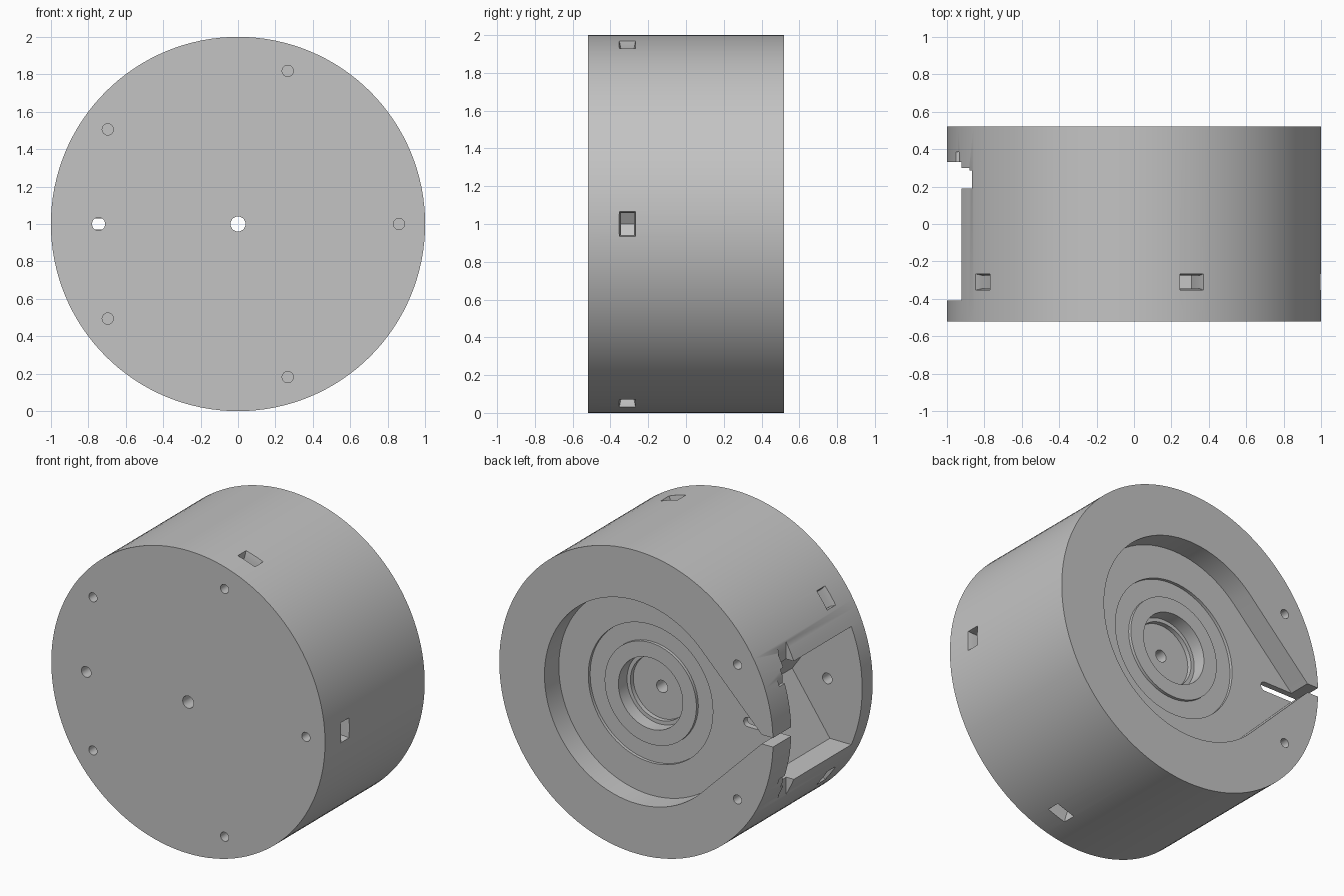
import bpy, bmesh
from math import cos, sin, pi, radians
from mathutils import Matrix, Vector

if "Cube" in bpy.data.objects:
    bpy.data.objects.remove(bpy.data.objects["Cube"], do_unlink=True)

grey = bpy.data.materials.new("plain_grey")
grey.use_nodes = True
colour = (0.55, 0.55, 0.55, 1)
grey.diffuse_color = colour
grey.node_tree.nodes["Principled BSDF"].inputs["Base Color"].default_value = colour

FRONT, BACK, FLOOR = -0.52, 0.52, 0.37


def make(name, bm):
    bmesh.ops.recalc_face_normals(bm, faces=bm.faces)
    mesh = bpy.data.meshes.new(name)
    bm.to_mesh(mesh)
    bm.free()
    mesh.materials.append(grey)
    obj = bpy.data.objects.new(name, mesh)
    bpy.context.collection.objects.link(obj)
    return obj


def prism(name, outline, y0, y1):
    """Extrude an outline of (x, height from the axis) along y."""
    bm = bmesh.new()
    face = bm.faces.new([bm.verts.new((x, y0, z + 1)) for x, z in outline])
    new = bmesh.ops.extrude_face_region(bm, geom=[face])["geom"]
    verts = [v for v in new if isinstance(v, bmesh.types.BMVert)]
    bmesh.ops.translate(bm, verts=verts, vec=(0, y1 - y0, 0))
    return make(name, bm)


def arc(r, x=0, z=0, n=48, start=0, end=2 * pi):
    steps = n if end - start >= 2 * pi else n - 1
    return [(x + r * cos(start + (end - start) * i / steps),
             z + r * sin(start + (end - start) * i / steps)) for i in range(n)]


def rect(x0, x1, z0, z1):
    return [(x0, z0), (x1, z0), (x1, z1), (x0, z1)]


def cut(target, cutter):
    mod = target.modifiers.new("cut", "BOOLEAN")
    mod.operation = "DIFFERENCE"
    mod.solver = "EXACT"
    mod.object = cutter
    graph = bpy.context.evaluated_depsgraph_get()
    mesh = bpy.data.meshes.new_from_object(target.evaluated_get(graph))
    target.modifiers.clear()
    target.data = mesh
    bpy.data.objects.remove(cutter, do_unlink=True)


# Drum
drum = prism("drum_housing", arc(1, n=128), FRONT, BACK)

# Teardrop recess in the back, running to a point at the side
teardrop = arc(0.67, n=73, start=-0.75 * pi, end=0.75 * pi) + [(-0.9475, 0)]
cut(drum, prism("recess", teardrop, FLOOR, 0.7))

# Shallow ring groove around the hub
groove = prism("groove", arc(0.455, n=96), 0.35, 0.45)
cut(groove, prism("hub", arc(0.335, n=96), 0.3, 0.5))
cut(drum, groove)

# Stepped bearing seat and axle hole
cut(drum, prism("seat", arc(0.235, n=64), 0.28, 0.6))
cut(drum, prism("seat_step", arc(0.21, n=64), 0.25, 0.4))
cut(drum, prism("axle_hole", arc(0.04), -0.7, 0.4))

# Wedge-shaped side compartment with its front hole
wedge = [(-1.2, -0.39), (-0.764, -0.39), (-0.489, 0), (-0.764, 0.39), (-1.2, 0.39)]
cut(drum, prism("compartment", wedge, -0.41, 0.33))
cut(drum, prism("compartment_hole", arc(0.035, -0.745), -0.7, -0.3))

# Cover groove with a chamfered edge, and latch pockets
cut(drum, prism("cover_groove", rect(-1.2, -0.865, -0.53, 0.53), 0.19, 0.285))
cut(drum, prism("cover_groove_edge", rect(-1.2, -0.88, -0.52, 0.52), 0.25, 0.3))
for s in (-1, 1):
    cut(drum, prism("latch_pocket", rect(-1.2, -0.935, s * 0.345 - 0.04, s * 0.345 + 0.04),
                    0.3, 0.385))

# Cord slit with a rounded inner end
slit = arc(0.03, -0.71, n=13, start=-pi / 2, end=pi / 2) + [(-1.2, 0.03), (-1.2, -0.03)]
cut(drum, prism("cord_slit", slit, 0.2, 0.7))

# Five screw holes, each with a nut pocket entered from the rim
for i in range(5):
    a = radians(72 * i)
    turn = Matrix.Translation((0, 0, 1)) @ Matrix.Rotation(-a, 4, "Y") @ Matrix.Translation((0, 0, -1))
    nut = [(1.2, -0.058), (0.86, -0.058), (0.82, -0.058), (0.785, 0),
           (0.82, 0.058), (0.86, 0.058), (1.2, 0.058)]
    pocket = prism("nut_pocket", nut, -0.345, -0.275)
    pocket.data.transform(turn)
    cut(drum, pocket)

    # Flared mouth of the pocket
    bm = bmesh.new()
    bmesh.ops.create_cube(bm, size=1)
    for v in bm.verts:
        outer = v.co.x > 0
        v.co = Vector((1.02 if outer else 0.95,
                       -0.31 + v.co.y * (0.096 if outer else 0.066),
                       1 + v.co.z * (0.142 if outer else 0.11)))
    mouth = make("pocket_mouth", bm)
    mouth.data.transform(turn)
    cut(drum, mouth)

    cut(drum, prism("screw_hole", arc(0.03, 0.86 * cos(a), 0.86 * sin(a), 24), -0.7, -0.22))

# Two screw holes in the back, either side of the slit
for s in (-1, 1):
    cut(drum, prism("back_hole", arc(0.03, -0.74, s * 0.445, 24), 0.3, 0.7))

bpy.ops.object.select_all(action="DESELECT")
drum.select_set(True)
bpy.context.view_layer.objects.active = drum
bpy.ops.object.shade_smooth_by_angle(angle=radians(30))
